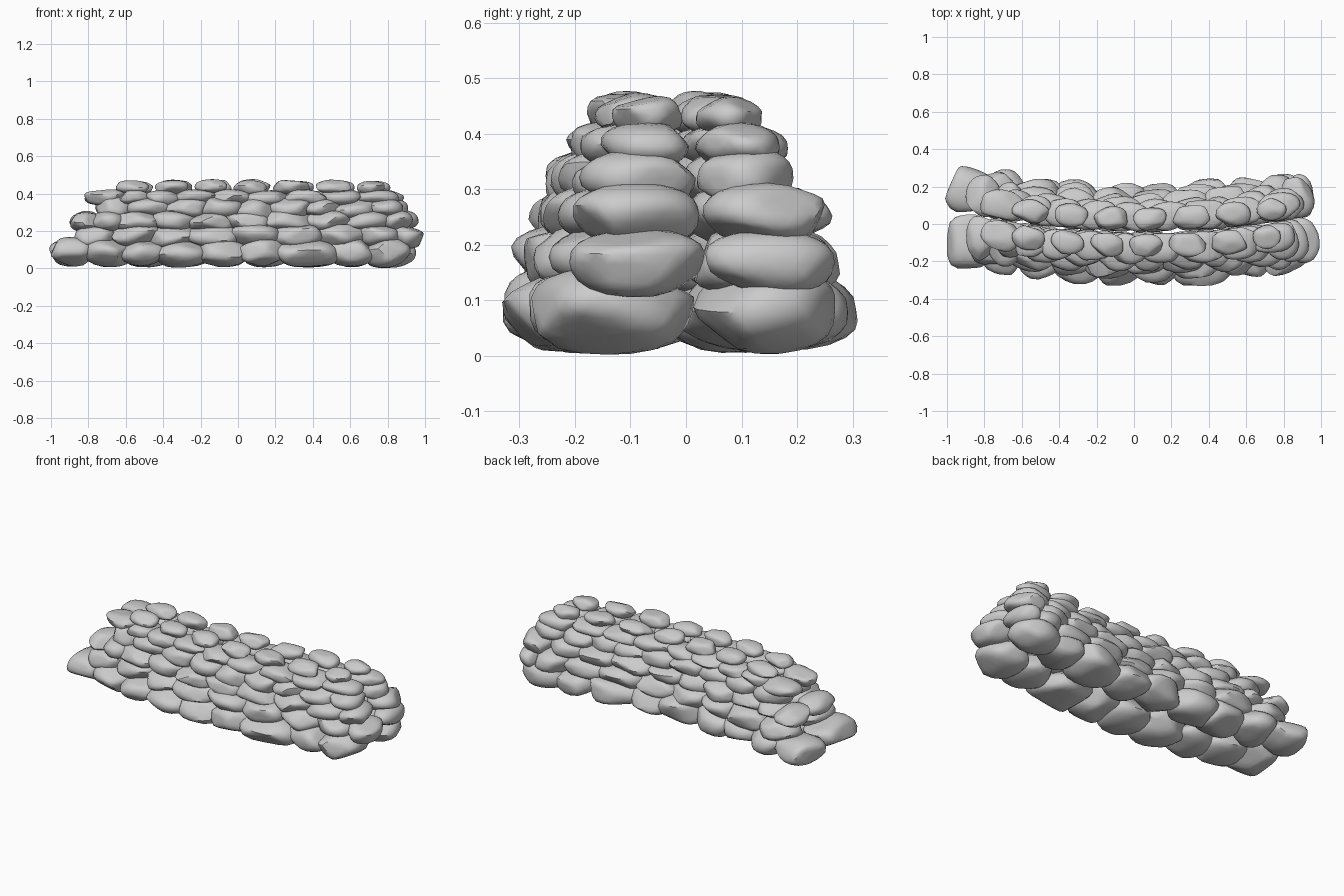
import bpy, bmesh, math, random
from mathutils import Vector, Matrix

if "Cube" in bpy.data.objects:
    bpy.data.objects.remove(bpy.data.objects["Cube"])

random.seed(5)


def bend(x):
    # centre line of the gently curved wall
    return -0.043 + 0.11 * x * x - 0.012 * x


def add_stone(bm, centre, size, yaw):
    # rounded block: squarish sphere with a few worn flat facets
    tmp = bmesh.new()
    bmesh.ops.create_icosphere(tmp, subdivisions=3, radius=1)
    planes = []
    for _ in range(12):
        n = Vector((random.gauss(0, 1), random.gauss(0, 1), random.gauss(0, 0.7))).normalized()
        planes.append((n, random.uniform(0.74, 0.95)))
    for v in tmp.verts:
        p = Vector([math.copysign(abs(c) ** 0.87, c) for c in v.co])
        for n, d in planes:
            over = p.dot(n) - d
            if over > 0:
                p -= n * over
        v.co = p
    bmesh.ops.smooth_vert(tmp, verts=tmp.verts, factor=0.4,
                          use_axis_x=True, use_axis_y=True, use_axis_z=True)
    lo = [min(v.co[i] for v in tmp.verts) for i in range(3)]
    hi = [max(v.co[i] for v in tmp.verts) for i in range(3)]
    turn = (Matrix.Rotation(yaw, 3, 'Z')
            @ Matrix.Rotation(random.uniform(-0.06, 0.06), 3, 'Y'))
    new = {}
    for v in tmp.verts:
        p = Vector([((v.co[i] - lo[i]) / (hi[i] - lo[i]) - 0.5) * size[i] for i in range(3)])
        new[v] = bm.verts.new(turn @ p + centre)
    for f in tmp.faces:
        bm.faces.new([new[v] for v in f.verts])
    tmp.free()


def add_course(name, side, joints, z0, z1, inner, outer, overlap):
    bm = bmesh.new()
    last = len(joints) - 2
    for i, (a, b) in enumerate(zip(joints, joints[1:])):
        # neighbouring stones overlap, but the wall ends stay put
        a -= 0 if i == 0 and overlap > 0 else overlap
        b += 0 if i == last and overlap > 0 else overlap
        x = (a + b) / 2
        depth = (outer - inner) * random.uniform(0.94, 1.06)
        y = bend(x) + side * (inner + depth / 2)
        z = (z0 + z1) / 2 + random.uniform(-0.005, 0.005)
        height = (z1 - z0) * random.uniform(0.97, 1.08)
        yaw = math.atan(0.2 * x) + random.uniform(-0.1, 0.1)
        add_stone(bm, Vector((x, y, z)), (b - a, depth, height), yaw)
    low = min(v.co.z for v in bm.verts)
    if low < 0:
        bmesh.ops.translate(bm, verts=bm.verts, vec=(0, 0, -low))
    mesh = bpy.data.meshes.new(name)
    bm.to_mesh(mesh)
    bm.free()
    obj = bpy.data.objects.new(name, mesh)
    bpy.context.collection.objects.link(obj)
    bpy.ops.object.select_all(action='DESELECT')
    obj.select_set(True)
    bpy.context.view_layer.objects.active = obj
    bpy.ops.object.shade_smooth_by_angle(angle=math.radians(40))


# courses: joints along x, bottom z, top z, inner, front outer, back outer, overlap
courses = [
    ((-1, -.79, -.6, -.42, -.2, .02, .22, .5, .7, .92), .01, .16, 0, .29, .265, .035),
    ((-.87, -.66, -.44, -.24, -.02, .2, .42, .67, .83, .99), .108, .23, 0, .26, .24, .03),
    ((-.9, -.76, -.63, -.43, -.25, -.05, .15, .38, .58, .78, .93), .195, .304, 0, .235, .215, .027),
    ((-.76, -.57, -.38, -.18, 0, .19, .37, .53, .71, .88), .265, .374, 0, .205, .18, .025),
    ((-.82, -.62, -.48, -.32, -.13, .05, .26, .46, .65, .86), .335, .418, .005, .17, .16, .018),
    ((-.67, -.46, -.25, -.04, .17, .4, .62, .80), .398, .47, .01, .137, .132, -.016),
]

# two faces of the wall, front and back
for n, (joints, z0, z1, inner, front, back, overlap) in enumerate(courses, 1):
    add_course(f"front_stone_course_{n}", -1, joints, z0, z1, inner, front, overlap)
    shifted = [joints[0]] + [j + 0.02 for j in joints[1:-1]] + [min(joints[-1] + 0.03, 0.96)]
    add_course(f"back_stone_course_{n}", 1, shifted, z0, z1, inner, back, overlap)
